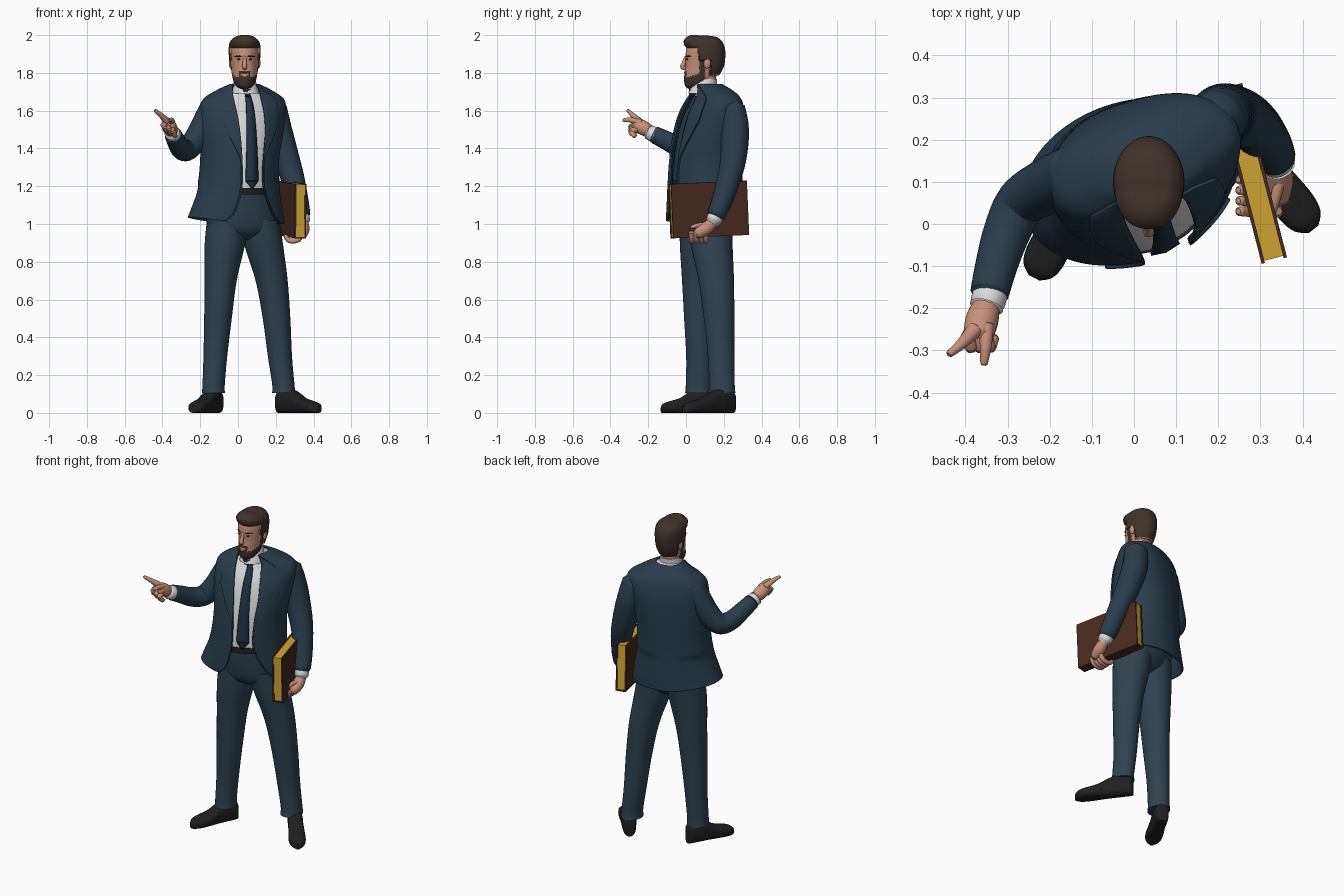
import bpy, bmesh, math
from mathutils import Matrix, Vector
from math import sin, cos, pi, radians

if "Cube" in bpy.data.objects:
    bpy.data.objects.remove(bpy.data.objects["Cube"])


def material(name, r, g, b):
    m = bpy.data.materials.new(name)
    m.diffuse_color = (r, g, b, 1)
    m.use_nodes = True
    m.node_tree.nodes["Principled BSDF"].inputs["Base Color"].default_value = m.diffuse_color
    return m


JACKET = material("navy_jacket", .022, .047, .07)
PANTS = material("navy_trousers", .029, .056, .08)
TIE = material("dark_tie", .015, .032, .055)
SHIRT = material("white_shirt", .72, .72, .73)
SKIN = material("skin", .57, .285, .195)
HAIR = material("brown_hair", .052, .032, .024)
BLACK = material("black_leather", .014, .014, .015)
COVER = material("brown_cover", .065, .023, .014)
PAGES = material("gold_pages", .63, .385, .035)


def spline(rows, n):
    """Catmull-Rom resampling of a list of tuples."""
    out, k = [], len(rows) - 1
    for i in range(n + 1):
        s = min(int(i * k / n), k - 1)
        t = i * k / n - s
        p = [rows[min(max(s + d, 0), k)] for d in (-1, 0, 1, 2)]
        out.append(tuple(.5 * (2 * b + (c - a) * t + (2 * a - 5 * b + 4 * c - d) * t * t
                               + (3 * b - a - 3 * c + d) * t ** 3) for a, b, c, d in zip(*p)))
    return out


def finish(name, bm, mats, thick=0):
    bmesh.ops.recalc_face_normals(bm, faces=bm.faces)
    me = bpy.data.meshes.new(name)
    bm.to_mesh(me)
    bm.free()
    for m in mats:
        me.materials.append(m)
    me.polygons.foreach_set("use_smooth", [True] * len(me.polygons))
    me.set_sharp_from_angle(angle=radians(40))
    ob = bpy.data.objects.new(name, me)
    bpy.context.collection.objects.link(ob)
    if thick:
        sol = ob.modifiers.new("thickness", 'SOLIDIFY')
        sol.thickness, sol.offset = thick, 0
    return ob


def loft(name, mats, rings, closed=True, thick=0, rule=None):
    bm = bmesh.new()
    vs = [[bm.verts.new(p) for p in r] for r in rings]
    n = len(rings[0])
    for a, b in zip(vs, vs[1:]):
        for j in range(n if closed else n - 1):
            k = (j + 1) % n
            bm.faces.new((a[j], a[k], b[k], b[j]))
    if closed:
        bm.faces.new(vs[0])
        bm.faces.new(vs[-1])
    if rule:
        for f in bm.faces:
            f.material_index = rule(f.calc_center_median())
    return finish(name, bm, mats, thick)


def oval(z, cx, cy, rx, ry, yaw=0, n=40):
    c, s = cos(radians(yaw)), sin(radians(yaw))
    pts = [(rx * cos(2 * pi * i / n), ry * sin(2 * pi * i / n)) for i in range(n)]
    return [(cx + u * c - v * s, cy + u * s + v * c, z) for u, v in pts]


def tube(name, mat, path, steps=16, n=20):
    rows = spline(path, steps)
    rings = []
    for i, r in enumerate(rows):
        d = Vector(rows[min(i + 1, steps)][:3]) - Vector(rows[max(i - 1, 0)][:3])
        q = Vector((0, 0, 1)).rotation_difference(d)
        rings.append([Vector(r[:3]) + q @ Vector((r[3] * cos(2 * pi * j / n), r[3] * sin(2 * pi * j / n), 0))
                      for j in range(n)])
    # rounded ends
    for k, e in ((0, 0), (-1, len(rings))):
        mid = Vector(rows[k][:3])
        inner = Vector(rows[1 if k == 0 else -2][:3])
        out = (mid - inner).normalized() * rows[k][3] * .45
        rings.insert(e, [mid + out + (p - mid) * .6 for p in rings[0 if k == 0 else -1]])
    return loft(name, [mat], rings)


def ball(name, mat, loc, size):
    bm = bmesh.new()
    bmesh.ops.create_uvsphere(bm, u_segments=16, v_segments=10, radius=1,
                              matrix=Matrix.Translation(loc) @ Matrix.Diagonal((*size, 1)))
    return finish(name, bm, [mat])


# torso sections: z, centre x, centre y, half width, half depth, yaw, opening left x, right x
TORSO = spline([(1.00, -.012, .10, .258, .184, 20, -.06, .215), (1.06, -.006, .10, .245, .185, 21, -.012, .175),
                (1.20, .005, .10, .215, .184, 22, .022, .13), (1.35, .012, .107, .206, .18, 22, .022, .13),
                (1.48, .02, .12, .222, .168, 22, .012, .14), (1.58, .027, .135, .23, .15, 22, -.003, .135),
                (1.655, .03, .147, .222, .12, 21, -.02, .12), (1.703, .033, .142, .15, .095, 17, -.026, .108),
                (1.738, .035, .115, .073, .072, 8, -.02, .092)], 64)


def torso_point(r, phi, off=0):
    c, s = cos(radians(r[5])), sin(radians(r[5]))
    f = 1 + (.05 * sin(2 * phi) ** 2 if cos(phi) < 0 and r[0] > 1.2 else 0)   # squarer upper back
    u, v = (r[3] + off) * sin(phi) * f, -(r[4] + off) * cos(phi) * f
    lift = .035 * max(0, -sin(phi)) * max(0, (1.15 - r[0]) / .15)   # hem rises at the right hip
    return (r[1] + u * c - v * s, r[2] + u * s + v * c, r[0] + lift)


def torso_angle(r, x):
    a, b = r[3] * cos(radians(r[5])), r[4] * sin(radians(r[5]))
    return math.asin(max(-1, min(1, (x - r[1]) / math.hypot(a, b)))) - math.atan2(b, a)


# open jacket with raised lapels
rings = []
for r in TORSO:
    p0, p1 = torso_angle(r, r[7]), torso_angle(r, r[6]) + 2 * pi
    w = max(.02, min(.42, (r[0] - 1.33) * 1.9, .1 + (1.72 - r[0]) * 6))
    a0, a1 = p0 + w, p1 - w
    ring = [torso_point(r, p0 + w * j / 10, .008) for j in range(11)]
    ring += [torso_point(r, a0 + .01 + (a1 - a0 - .02) * j / 80) for j in range(81)]
    ring += [torso_point(r, a1 + w * j / 10, .008) for j in range(11)]
    rings.append(ring)
loft("jacket", [JACKET], rings, closed=False, thick=.009)

# shirt, collar and tie
loft("shirt", [SHIRT], [[torso_point(r, 2 * pi * j / 48, -.02) for j in range(48)] for r in TORSO if r[0] > 1.178])
loft("shirt_collar", [SHIRT], [oval(1.69, .04, .085, .072, .073), oval(1.735, .037, .095, .064, .068),
                               oval(1.768, .035, .105, .056, .06)])
rings = []
for z, x, w in spline([(1.715, .045, .021), (1.675, .055, .015), (1.6, .067, .021), (1.45, .075, .027),
                       (1.25, .077, .034), (1.225, .077, .032), (1.19, .077, .002)], 36):
    r = min(TORSO, key=lambda t: abs(t[0] - z))
    r = (z,) + r[1:]
    strip = [torso_point(r, torso_angle(r, x + w * k), -.010 + .004 * (k == 0)) for k in (-1, 0, 1)]
    push = min(0, .02 - strip[1][1]) if z > 1.68 else 0
    rings.append([(a, b + push, c) for a, b, c in strip])
loft("tie", [TIE], rings, closed=False, thick=.01)

# trousers and belt
HIPS = [(.915, .036, .105, .07, .055, 18), (.96, .032, .1, .178, .112, 18), (1.05, .02, .105, .2, .145, 20),
        (1.17, .008, .103, .19, .16, 22)]
loft("trouser_hips", [PANTS], [oval(*r) for r in spline(HIPS, 24)])
loft("belt", [BLACK], [oval(z, .007, .1, .2, .169, 22) for z in (1.155, 1.19)])
LEGS = {"right": [(.105, -.13, .065, .061, .07), (.15, -.129, .066, .059, .067), (.3, -.12, .07, .063, .069),
                  (.5, -.106, .07, .073, .08), (.7, -.092, .074, .085, .095), (.88, -.071, .08, .106, .112),
                  (1.02, -.05, .09, .115, .125)],
        "left": [(.105, .242, .19, .062, .072), (.15, .24, .19, .059, .068), (.3, .222, .186, .064, .07),
                 (.5, .204, .175, .073, .081), (.7, .178, .16, .085, .094), (.88, .138, .137, .102, .11),
                 (1.02, .112, .125, .108, .12)]}
for side, rows in LEGS.items():
    loft(side + "_trouser_leg", [PANTS], [oval(*r) for r in spline(rows, 36)])

# shoes: sections from heel to toe
SHOE = spline([(0, .02, .09), (.04, .036, .115), (.25, .043, .13), (.42, .043, .112), (.6, .047, .08),
               (.8, .049, .063), (.93, .039, .052), (1, .014, .036)], 28)
for side, heel, toe in (("right", (-.103, .135), (-.237, -.128)), ("left", (.217, .25), (.427, -.012))):
    h, d = Vector(heel), Vector(toe) - Vector(heel)
    across = Vector((-d.y, d.x)).normalized()
    rings = []
    for t, w, top in SHOE:
        ring = []
        for j in range(24):
            c, s = (math.copysign(abs(f(2 * pi * j / 24)) ** .7, f(2 * pi * j / 24)) for f in (cos, sin))
            p = h + d * t + across * w * c
            ring.append((p.x, p.y, top / 2 * (1 + s)))
        rings.append(ring)
    loft(side + "_shoe", [BLACK], rings)

# sleeves and cuffs
tube("right_sleeve", JACKET, [(-.135, .125, 1.62, .066), (-.165, .108, 1.55, .07), (-.215, .085, 1.46, .066),
                              (-.268, .05, 1.395, .06), (-.302, -.02, 1.40, .056), (-.327, -.1, 1.44, .05),
                              (-.343, -.165, 1.472, .046)], 40, 28)
tube("left_sleeve", JACKET, [(.19, .245, 1.615, .068), (.212, .26, 1.5, .074), (.252, .252, 1.36, .07),
                             (.287, .23, 1.25, .063), (.319, .19, 1.12, .055), (.336, .16, 1.045, .048)], 40, 28)
tube("right_cuff", SHIRT, [(-.338, -.155, 1.467, .042), (-.35, -.196, 1.486, .041)], 4)
tube("left_cuff", SHIRT, [(.332, .162, 1.05, .042), (.343, .143, 1.014, .041)], 4)

# pointing right hand
tube("right_palm", SKIN, [(-.347, -.185, 1.483, .030), (-.36, -.225, 1.508, .039), (-.37, -.265, 1.528, .036)])
tube("right_index_finger", SKIN, [(-.378, -.252, 1.545, .02), (-.41, -.285, 1.578, .013), (-.438, -.308, 1.601, .009)])
tube("right_thumb", SKIN, [(-.35, -.24, 1.535, .018), (-.352, -.29, 1.55, .014), (-.356, -.332, 1.55, .009)])
for i in range(3):
    x, z = -.395 + .022 * i, 1.525 - .012 * i
    tube("right_curled_finger", SKIN, [(x, -.26, z, .016), (x + .008, -.292, z - .012, .015),
                                       (x + .018, -.27, z - .035, .013)])

# left hand gripping the book from below
tube("left_palm", SKIN, [(.342, .145, 1.012, .028), (.345, .105, .975, .034), (.34, .06, .948, .028)])
tube("left_thumb", SKIN, [(.348, .11, .998, .014), (.336, .06, .992, .012), (.328, .025, .982, .009)])
for i in range(4):
    y = .03 + .025 * i
    tube("left_finger", SKIN, [(.34, y, .955, .015), (.318, y, .917, .014), (.272, y, .912, .013), (.25, y, .938, .011)])

# book: two covers, bottom spine, pages
place = Matrix.Translation((.28, .12, 1.077)) @ Matrix.Rotation(radians(14.4), 4, 'Z') @ Matrix.Rotation(radians(2.5), 4, 'X')
for name, mat, loc, size in (("book_cover_inner", COVER, (-.027, 0, 0), (.008, .415, .288)),
                             ("book_cover_outer", COVER, (.027, 0, 0), (.008, .415, .288)),
                             ("book_spine", COVER, (0, 0, -.14), (.054, .415, .008)),
                             ("book_pages", PAGES, (0, 0, .002), (.047, .404, .276))):
    bm = bmesh.new()
    bmesh.ops.create_cube(bm, size=1, matrix=place @ Matrix.Translation(loc) @ Matrix.Diagonal((*size, 1)))
    finish(name, bm, [mat])

# head: hair and beard are raised regions of one mesh
HX = .035
HEAD = [(1.718, HX, .045, .02, .028), (1.732, HX, .052, .042, .053), (1.76, HX, .067, .057, .074),
        (1.80, HX, .083, .065, .09), (1.84, HX, .095, .07, .098), (1.88, HX, .098, .074, .101),
        (1.92, HX, .1, .077, .099), (1.955, HX, .1, .073, .088), (1.98, HX, .1, .05, .062), (1.988, HX, .1, .014, .018)]


def region(p):
    x, y, z = abs(p[0] - HX), p[1], p[2]
    if z > 1.932 or (z > 1.865 and y > .068) or (z > 1.79 and y > .125):
        return 1
    if x < .018 and 1.784 < z < 1.797 and y < .05:
        return 0
    if y < .1 and (z < 1.778 + .4 * max(0, y - .02) or (x < .028 and z < 1.81 and y < .05)
                   or (y > .07 and z < 1.87)):
        return 2
    return 0


rings = []
for row in spline(HEAD, 80):
    ring = []
    for p in oval(*row, n=80):
        out = (Vector(p) - Vector((HX, .1, 1.87))).normalized()
        kind = region(p)
        push = (0, .009, .004)[kind]
        if kind == 1 and p[1] < .08:                      # swept-up fringe
            push += .02 * min(1, (.08 - p[1]) / .06) * max(0, min(1, (p[2] - 1.928) / .022))
        ring.append(Vector(p) + out * push)
    rings.append(ring)
loft("head", [SKIN, HAIR], rings, rule=lambda c: 1 if region(c) else 0)
tube("neck", SKIN, [(HX, .11, 1.69, .05), (HX, .105, 1.82, .052)])
tube("nose", SKIN, [(HX, .0, 1.885, .008), (HX, -.012, 1.85, .011), (HX, -.018, 1.833, .013), (HX, -.004, 1.822, .01)])
for s, side in ((-1, "right"), (1, "left")):
    ball(side + "_ear", SKIN, (HX + s * .072, .112, 1.852), (.012, .019, .03))
    ball(side + "_eye", HAIR, (HX + s * .03, .006, 1.872), (.010, .008, .004))
    tube(side + "_eyebrow", HAIR, [(HX + s * .012, .002, 1.885, .003), (HX + s * .032, .006, 1.889, .004),
                                   (HX + s * .052, .024, 1.886, .003)], 8, 10)
